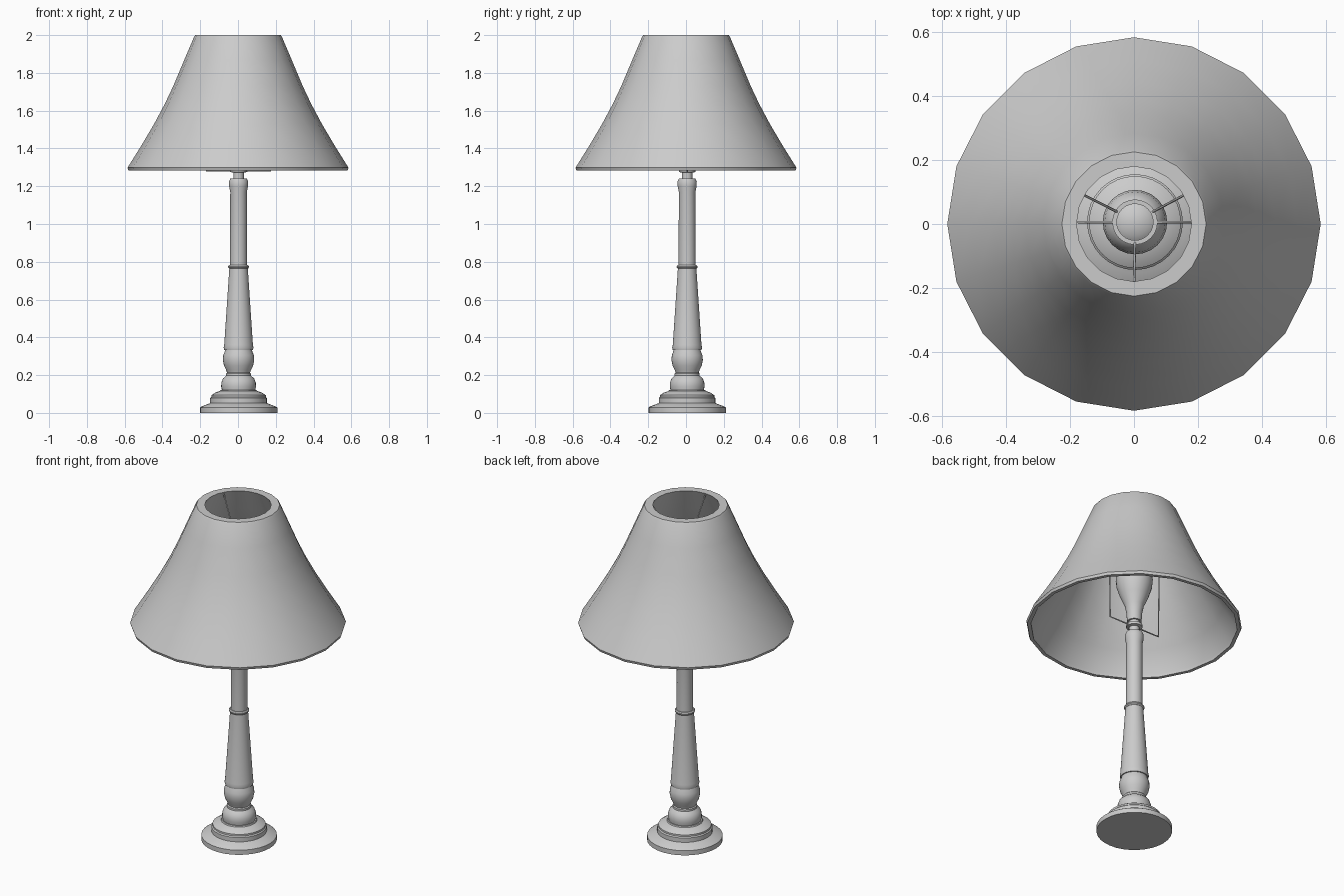
import bpy, bmesh, math

if "Cube" in bpy.data.objects:
    bpy.data.objects.remove(bpy.data.objects["Cube"])

CX, CY = 0.003, 0.006   # stem sits very slightly off the shade axis


def lathe(name, profile, sides, cx=0.0, cy=0.0, closed=False, angle=35):
    """Revolve (radius, z) points about a vertical axis."""
    bm = bmesh.new()
    rings = []
    for r, z in profile:
        if r < 1e-5:
            rings.append([bm.verts.new((cx, cy, z))])
        else:
            rings.append([bm.verts.new((cx + r * math.cos(2 * math.pi * i / sides),
                                        cy + r * math.sin(2 * math.pi * i / sides), z))
                          for i in range(sides)])
    pairs = list(zip(rings, rings[1:]))
    if closed:
        pairs.append((rings[-1], rings[0]))
    for a, b in pairs:
        for i in range(sides):
            j = (i + 1) % sides
            if len(a) == 1:
                bm.faces.new((a[0], b[j], b[i]))
            elif len(b) == 1:
                bm.faces.new((a[i], a[j], b[0]))
            else:
                bm.faces.new((a[i], a[j], b[j], b[i]))
    bmesh.ops.recalc_face_normals(bm, faces=bm.faces)
    me = bpy.data.meshes.new(name)
    bm.to_mesh(me)
    bm.free()
    ob = bpy.data.objects.new(name, me)
    bpy.context.collection.objects.link(ob)
    bpy.ops.object.select_all(action='DESELECT')
    bpy.context.view_layer.objects.active = ob
    ob.select_set(True)
    bpy.ops.object.shade_smooth_by_angle(angle=math.radians(angle))
    return ob


def wire(name, points, radius=0.004):
    """Round wire through the given points."""
    cu = bpy.data.curves.new(name, 'CURVE')
    cu.dimensions = '3D'
    cu.bevel_depth = radius
    cu.bevel_resolution = 1
    cu.use_fill_caps = True
    sp = cu.splines.new('POLY')
    sp.points.add(len(points) - 1)
    for p, co in zip(sp.points, points):
        p.co = (*co, 1)
    ob = bpy.data.objects.new(name, cu)
    bpy.context.collection.objects.link(ob)
    bpy.ops.object.select_all(action='DESELECT')
    bpy.context.view_layer.objects.active = ob
    ob.select_set(True)
    bpy.ops.object.convert(target='MESH')


# Shade: 20-sided flared shell with flat top rim
lathe("shade", [(0.180, 2.0), (0.226, 2.0), (0.233, 1.99), (0.284, 1.87), (0.343, 1.73),
                (0.388, 1.635), (0.444, 1.53), (0.512, 1.415), (0.585, 1.298), (0.580, 1.283),
                (0.560, 1.283), (0.558, 1.30), (0.485, 1.415), (0.415, 1.53),
                (0.355, 1.635), (0.306, 1.73), (0.240, 1.87)], 20, closed=True)

# Stepped round base
lathe("base", [(0, 0), (0.205, 0), (0.205, 0.028), (0.196, 0.034), (0.160, 0.048),
               (0.150, 0.052), (0.150, 0.078), (0.144, 0.084), (0.144, 0.094), (0.122, 0.108),
               (0.098, 0.116), (0.095, 0.122), (0, 0.122)], 32, CX, CY)

# Turned lower stem with two bulges
lathe("turned_stem", [(0, 0.12), (0.088, 0.12), (0.092, 0.14), (0.091, 0.16), (0.083, 0.182),
                      (0.066, 0.197), (0.066, 0.208), (0.061, 0.213), (0.066, 0.228),
                      (0.077, 0.25), (0.083, 0.28), (0.081, 0.305), (0.073, 0.325),
                      (0.071, 0.332), (0, 0.332)], 32, CX, CY)

# Tapered shaft and its ring
lathe("tapered_shaft", [(0, 0.33), (0.076, 0.333), (0.079, 0.345), (0.076, 0.36), (0.049, 0.764),
                        (0, 0.764)], 32, CX, CY)
lathe("shaft_ring", [(0, 0.764), (0.050, 0.764), (0.055, 0.770), (0.055, 0.776),
                     (0.050, 0.782), (0, 0.782)], 32, CX, CY)

# Upper column and socket neck
lathe("upper_column", [(0, 0.78), (0.045, 0.78), (0.044, 1.17), (0.050, 1.20), (0.051, 1.225),
                       (0.044, 1.24), (0, 1.24)], 32, CX, CY)
lathe("socket", [(0, 1.238), (0.028, 1.238), (0.028, 1.272), (0.044, 1.275), (0.044, 1.29),
                 (0.030, 1.293), (0.030, 1.32), (0, 1.32)], 24, CX, CY)

# Bulb
lathe("bulb", [(0, 1.31), (0.040, 1.31), (0.042, 1.36), (0.052, 1.41), (0.078, 1.47),
               (0.096, 1.525), (0.101, 1.57), (0.095, 1.612), (0.075, 1.648), (0.042, 1.670),
               (0, 1.678)], 24, CX, CY)

# Ring that carries the shade
lathe("shade_ring", [(0.057, 1.795), (0.071, 1.795), (0.071, 1.805), (0.057, 1.805)],
      24, CX, CY, closed=True)

# Wire harp, one arm each side
for side, label in ((-1, "left"), (1, "right")):
    wire("harp_" + label, [(CX + side * r, CY, z) for r, z in
                           ((0.035, 1.28), (0.170, 1.28), (0.178, 1.798), (0.064, 1.798))])

# Three spider wires from ring to shade rim
for k, deg in enumerate((30, 150, 270)):
    c, s = math.cos(math.radians(deg)), math.sin(math.radians(deg))
    wire(f"spider_wire_{k + 1}", [(CX + 0.064 * c, CY + 0.064 * s, 1.80),
                                  (0.183 * c, 0.183 * s, 1.99)])
